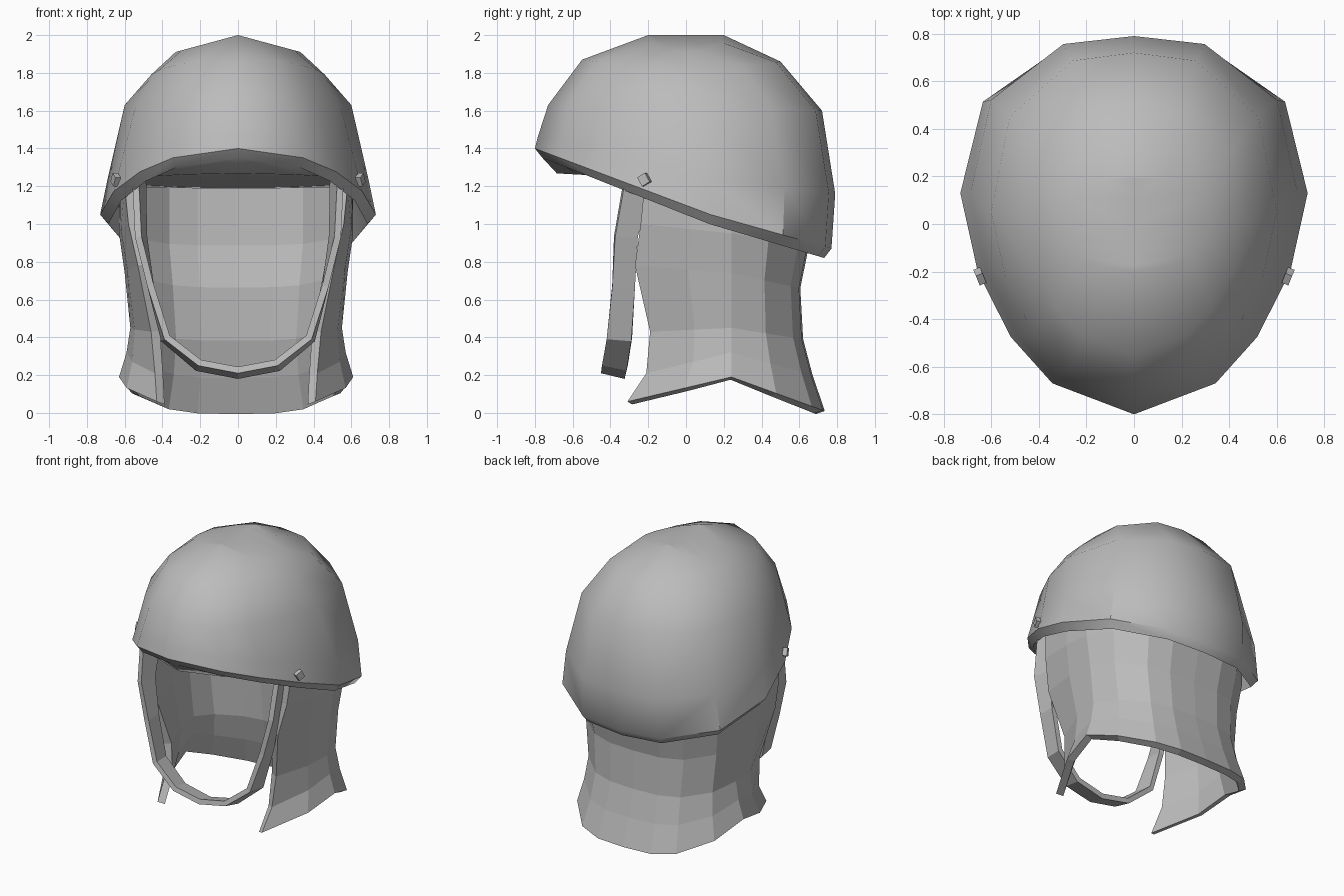
import bpy, bmesh, math
from mathutils import Vector

cube = bpy.data.objects.get("Cube")
if cube:
    bpy.data.objects.remove(cube, do_unlink=True)

grey = bpy.data.materials.new("plain_grey")
grey.use_nodes = True
COLOUR = (0.5, 0.5, 0.5, 1)
grey.diffuse_color = COLOUR
grey.node_tree.nodes["Principled BSDF"].inputs["Base Color"].default_value = COLOUR


def lerp(a, b, t):
    return a + (b - a) * t


def sheet(name, rows, thickness=0, smooth=0):
    """Skin rows of points on the +x half, mirror them, optionally thicken."""
    bm = bmesh.new()
    verts = [[bm.verts.new(p) for p in row] for row in rows]
    for low, high in zip(verts, verts[1:]):
        for i in range(len(low) - 1):
            bm.faces.new((low[i], low[i + 1], high[i + 1], high[i]))
    bmesh.ops.remove_doubles(bm, verts=bm.verts, dist=0.0005)
    bmesh.ops.recalc_face_normals(bm, faces=bm.faces)
    # Turn open sheets outwards so that thickness grows to the inside
    if thickness and sum(f.normal.x * f.calc_area() for f in bm.faces) < 0:
        bmesh.ops.reverse_faces(bm, faces=bm.faces)
    mesh = bpy.data.meshes.new(name)
    bm.to_mesh(mesh)
    bm.free()
    obj = bpy.data.objects.new(name, mesh)
    bpy.context.collection.objects.link(obj)
    mesh.materials.append(grey)
    if smooth:
        bpy.ops.object.select_all(action="DESELECT")
        obj.select_set(True)
        bpy.context.view_layer.objects.active = obj
        bpy.ops.object.shade_smooth_by_angle(angle=math.radians(smooth))
    mirror = obj.modifiers.new("mirror", "MIRROR")
    mirror.use_clip = True
    if thickness:
        solid = obj.modifiers.new("thickness", "SOLIDIFY")
        solid.thickness = thickness
        solid.offset = -1
    return obj


# Helmet shell: egg-shaped rings from the sloping rim up to a short ridge
outline = [(0, -1), (.47, -.86), (.71, -.65), (.9, -.355),
           (1, 0), (.87, .6), (.43, .95), (0, 1)]
# half width, front y, middle y, back y, then front, side and back heights
shell_rings = [(.73, -.8, .13, .77, 1.4, 1.05, .87),
               (.69, -.785, .12, .79, 1.46, 1.24, 1.16),
               (.6, -.73, .05, .72, 1.63, 1.63, 1.6),
               (.46, -.55, 0, .5, 1.87, 1.79, 1.86),
               (.33, -.2, 0, .2, 2, 1.91, 2)]


def shell_ring(width, front, mid, back, zf, zs, zb):
    ring = []
    for u, v in outline:
        y, z = (front, zf) if v < 0 else (back, zb)
        ring.append(Vector((u * width, lerp(mid, y, abs(v)), lerp(zs, z, abs(v)))))
    return ring


outer = [shell_ring(*r) for r in shell_rings]
# The crown falls away evenly to both sides of the ridge
for p in outer[-1]:
    p.z = 2 - .27 * p.x
ridge = [Vector((0, p.y, 2)) for p in outer[-1]]
lip = [Vector((p.x * .94, p.y * .95, p.z - .05)) for p in outer[0]]
# Gently sloping lining that closes the shell underneath
lining = [Vector((p.x * .9, p.y * .9, 1.23 - .05 * p.y)) for p in lip]
lining_middle = [Vector((0, p.y, p.z)) for p in lining]
sheet("helmet_shell", [ridge] + outer[::-1] + [lip, lining, lining_middle], smooth=38)

# Neck guard: flat-faced curtain, open at the front and flared at the hem
around = [(0, -1), (0, -.45), (1, 0), (.89, .48), (.61, .86), (.34, .98), (0, 1)]
# front-edge x, half width, front y, back y, then front, side and back heights
guard_rows = [(.59, .62, -.22, .66, 1.2, 1.2, 1.19),
              (.57, .62, -.24, .65, 1, .95, .88),
              (.52, .59, -.27, .605, .78, .74, .66),
              (.45, .56, -.19, .62, .43, .45, .39),
              (.43, .58, -.21, .67, .21, .32, .2),
              (.42, .62, -.31, .735, .06, .19, .01)]


def guard_row(edge, width, front, back, zf, zs, zb):
    row = []
    for u, v in around:
        x = lerp(width, edge, v * v) if v < 0 else u * width
        y, z = (front, zf) if v < 0 else (back, zb)
        row.append((x, lerp(.24, y, abs(v)), lerp(zs, z, abs(v))))
    return row


guard = sheet("neck_guard", [guard_row(*r) for r in guard_rows], thickness=.05)
guard.location.x = -.01

# Chin strap: a ribbon whose rear edge leans in at the top, out at the chin
# x, z, front y, rear y, outward lean of the rear edge
strap_path = [(.56, 1.24, -.32, -.165, -.04), (.545, .93, -.375, -.255, -.03),
              (.48, .67, -.39, -.27, 0), (.39, .39, -.42, -.29, .02),
              (.21, .25, -.445, -.315, .03), (0, .21, -.45, -.325, .03)]
strap = []
for i, (x, z, front, rear, lean) in enumerate(strap_path):
    a = strap_path[max(i - 1, 0)]
    b = strap_path[min(i + 1, len(strap_path) - 1)]
    along = Vector((b[0] - a[0], 0, b[1] - a[1])).normalized()
    out = Vector((-along.z, 0, along.x))
    if x == 0:
        out = Vector((0, 0, -1))
    edge = Vector((x, front, z))
    strap.append([edge, Vector((x, rear, z)) + out * lean])
sheet("chin_strap", strap, thickness=.035)

# Rivets above the strap ends
for side, label in ((1, "left"), (-1, "right")):
    bpy.ops.mesh.primitive_cube_add(size=1, location=(side * .648, -.22, 1.235))
    rivet = bpy.context.object
    rivet.name = label + "_rivet"
    rivet.scale = (.03, .05, .055)
    rivet.rotation_euler = (math.radians(30), 0, side * math.radians(-22))
    rivet.data.materials.append(grey)
